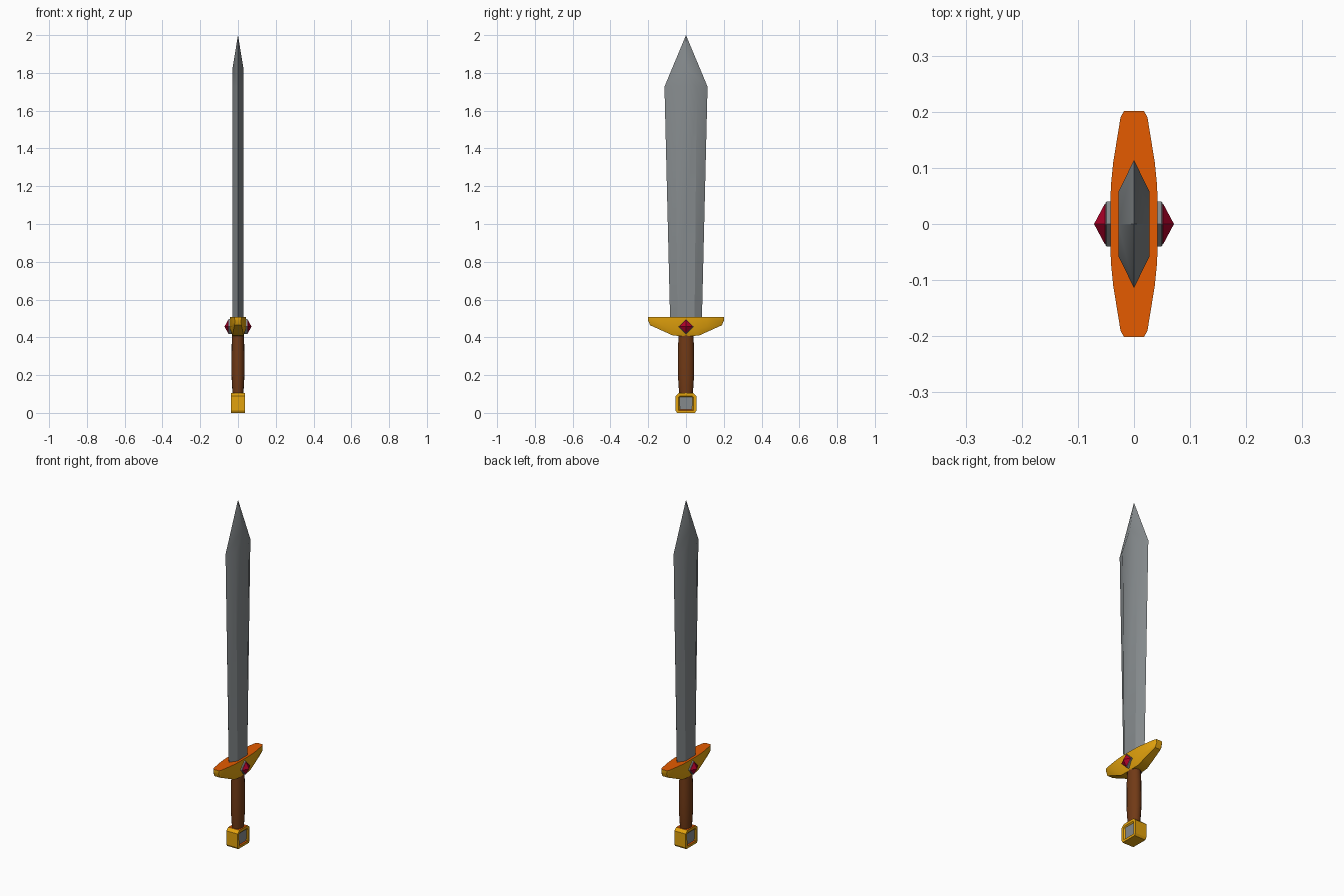
import bpy, bmesh, math

if "Cube" in bpy.data.objects:
    bpy.data.objects.remove(bpy.data.objects["Cube"])

def mat(name, r, g, b):
    m = bpy.data.materials.new(name)
    m.diffuse_color = (r, g, b, 1)
    m.use_nodes = True
    m.node_tree.nodes["Principled BSDF"].inputs["Base Color"].default_value = m.diffuse_color
    return m

STEEL = mat("steel grey", 0.235, 0.255, 0.265)
GOLD = mat("gold", 0.76, 0.36, 0.004)
ORANGE = mat("orange gold", 0.78, 0.105, 0.0)
LEATHER = mat("brown leather", 0.165, 0.042, 0.008)
RED = mat("ruby red", 0.42, 0.0, 0.022)

def finish(name, bm, mats, smooth=0):
    me = bpy.data.meshes.new(name)
    bm.to_mesh(me)
    bm.free()
    ob = bpy.data.objects.new(name, me)
    bpy.context.collection.objects.link(ob)
    for m in mats:
        me.materials.append(m)
    if smooth:
        bpy.context.view_layer.objects.active = ob
        ob.select_set(True)
        bpy.ops.object.shade_smooth_by_angle(angle=math.radians(smooth))
        ob.select_set(False)
    return ob

def loft(bm, rings, cap=True):
    rs = [[bm.verts.new(p) for p in r] for r in rings]
    n = len(rs[0])
    for a, b in zip(rs, rs[1:]):
        for i in range(n):
            j = (i + 1) % n
            bm.faces.new((a[i], a[j], b[j], b[i]))
    if cap:
        bm.faces.new(rs[0][::-1])
        bm.faces.new(rs[-1])
    bmesh.ops.recalc_face_normals(bm, faces=bm.faces)
    return rs

# Blade: flattened hexagon section, widening upward, with bevelled point
def blade_ring(z, edge, flat, x=0.028):
    return [(0, -edge, z), (x, -flat, z), (x, flat, z),
            (0, edge, z), (-x, flat, z), (-x, -flat, z)]

bm = bmesh.new()
low, top = loft(bm, [blade_ring(0.49, 0.084, 0.045), blade_ring(1.727, 0.114, 0.057)], False)
bm.faces.new(low[::-1])
tip = bm.verts.new((0, 0, 2))
for e0, f0, f1, e1, s in ((0, 1, 2, 3, 1), (3, 4, 5, 0, -1)):
    ridge = bm.verts.new((s * 0.028, 0, 1.83))
    bm.faces.new((top[f0], top[f1], ridge))
    bm.faces.new((top[e0], top[f0], ridge))
    bm.faces.new((top[e0], ridge, tip))
    bm.faces.new((top[f1], top[e1], ridge))
    bm.faces.new((ridge, top[e1], tip))
bmesh.ops.recalc_face_normals(bm, faces=bm.faces)
finish("blade", bm, [STEEL], 30)

# Crossguard: lofted along y, half described and mirrored
half = [(0.201, 0.018, 0.49, 0.016), (0.190, 0.024, 0.464, 0.018),
        (0.11, 0.037, 0.428, 0.026), (0.07, 0.041, 0.410, 0.029),
        (0.045, 0.042, 0.408, 0.030)]   # y, half width, underside z, underside half width
stations = [(-y, w, z, b) for y, w, z, b in half] + half[::-1]
bm = bmesh.new()
loft(bm, [[(w, y, 0.508), (w, y, z + (0.508 - z) * 0.35), (b, y, z),
           (-b, y, z), (-w, y, z + (0.508 - z) * 0.35), (-w, y, 0.508)]
          for y, w, z, b in stations])
for f in bm.faces:
    f.material_index = 1 if f.normal.z > 0.8 else 0
finish("crossguard", bm, [GOLD, ORANGE], 25)

# Jewels with steel settings on both sides of the guard
def diamond(x, r):
    return [(x, r, 0.457), (x, 0, 0.457 + r), (x, -r, 0.457), (x, 0, 0.457 - r)]

for side, s in (("right", 1), ("left", -1)):
    bm = bmesh.new()
    loft(bm, [diamond(s * 0.03, 0.040), diamond(s * 0.049, 0.040), diamond(s * 0.051, 0.038)])
    finish("jewel_setting_" + side, bm, [STEEL])
    bm = bmesh.new()
    loft(bm, [diamond(s * 0.045, 0.036), diamond(s * 0.052, 0.036), diamond(s * 0.071, 0.0005)])
    finish("jewel_" + side, bm, [RED])

# Grip: oval tube swelling slightly in the middle
bm = bmesh.new()
loft(bm, [[(0.8 * r * math.cos(math.tau * i / 16), r * math.sin(math.tau * i / 16), z)
           for i in range(16)]
          for z, r in ((0.09, 0.035), (0.14, 0.039), (0.20, 0.043), (0.28, 0.043),
                       (0.35, 0.042), (0.42, 0.039))])
finish("grip", bm, [LEATHER], 50)

# Pommel: chamfered block with a recessed steel panel on each broad side
outline = [(0.048, 0), (0.055, 0.012), (0.055, 0.09), (0.038, 0.105)]
outline += [(-y, z) for y, z in outline[::-1]]
bm = bmesh.new()
loft(bm, [[(x, y, z) for y, z in outline] for x in (-0.036, 0.036)])
for f in bm.faces:
    f.material_index = 1 if f.normal.z > 0.9 else 0
# Square panel cut as rings; ledges facing up take the orange
for f in [f for f in bm.faces if abs(f.normal.x) > 0.9]:
    bmesh.ops.inset_region(bm, faces=[f], thickness=0.016)
    walls = bmesh.ops.inset_region(bm, faces=[f], thickness=0.007, depth=-0.006)
    for w in walls["faces"]:
        w.normal_update()
        w.material_index = 1 if w.normal.z > 0.3 else 0
    f.material_index = 2
finish("pommel", bm, [GOLD, ORANGE, STEEL])
